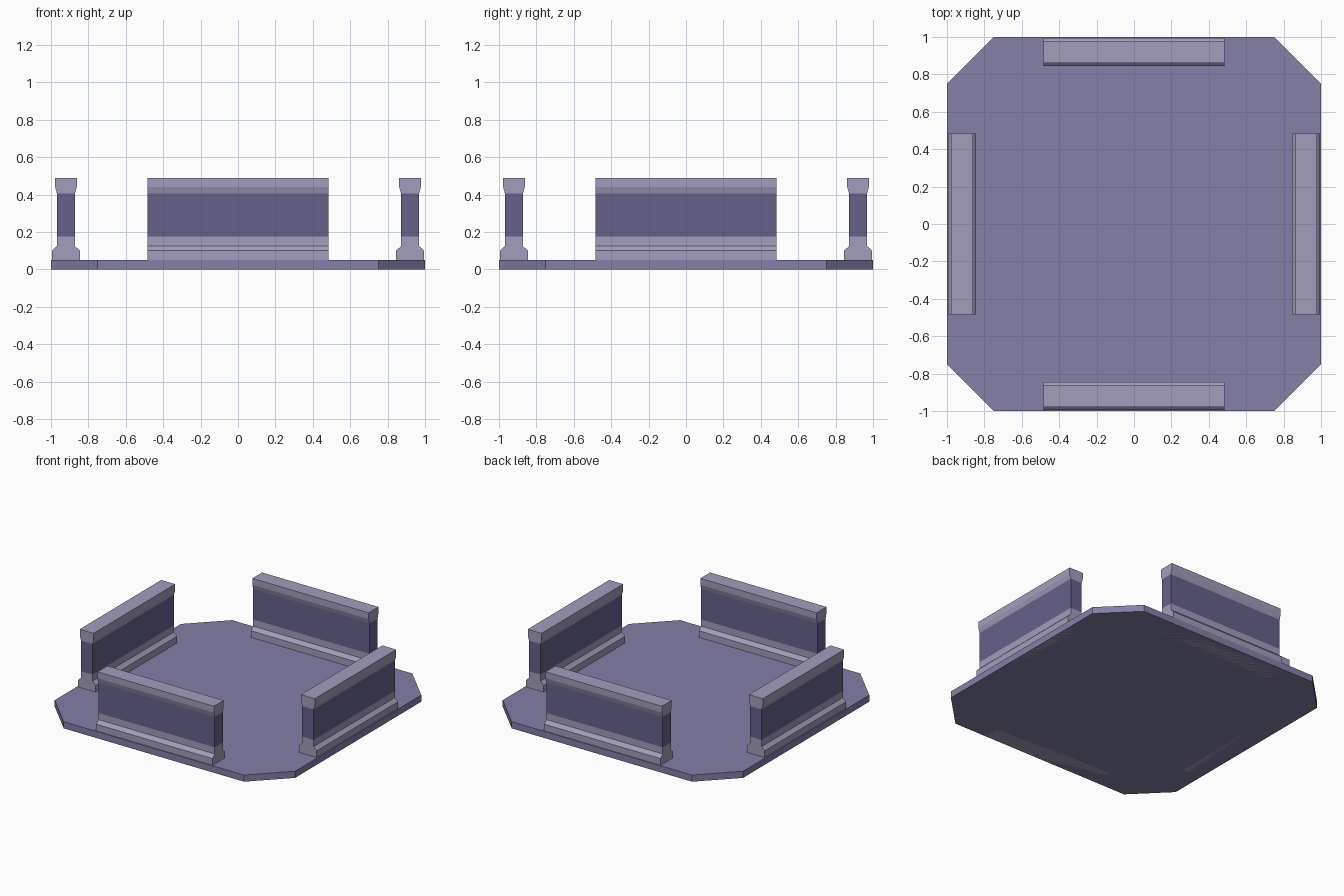
import bpy, bmesh, math
from mathutils import Matrix

if "Cube" in bpy.data.objects:
    bpy.data.objects.remove(bpy.data.objects["Cube"])

def material(name, rgb):
    m = bpy.data.materials.new(name)
    m.diffuse_color = (*rgb, 1)
    m.use_nodes = True
    m.node_tree.nodes["Principled BSDF"].inputs["Base Color"].default_value = m.diffuse_color
    return m

LIGHT = material("pale_trim", (0.36, 0.34, 0.50))
DARK = material("dark_panel", (0.13, 0.12, 0.26))
FLOOR = material("floor_violet", (0.23, 0.215, 0.39))

def extrude_profile(name, points, vec, mat, matrix=Matrix()):
    """Solid made by sweeping a closed outline along vec."""
    bm = bmesh.new()
    face = bm.faces.new([bm.verts.new(p) for p in points])
    ext = bmesh.ops.extrude_face_region(bm, geom=[face])
    verts = [v for v in ext["geom"] if isinstance(v, bmesh.types.BMVert)]
    bmesh.ops.translate(bm, verts=verts, vec=vec)
    bmesh.ops.transform(bm, matrix=matrix, verts=bm.verts[:])
    bmesh.ops.recalc_face_normals(bm, faces=bm.faces[:])
    me = bpy.data.meshes.new(name)
    bm.to_mesh(me)
    bm.free()
    me.materials.append(mat)
    ob = bpy.data.objects.new(name, me)
    bpy.context.collection.objects.link(ob)
    return ob

# Octagonal floor slab
C = 0.75
octagon = [(C, -1, 0), (1, -C, 0), (1, C, 0), (C, 1, 0),
           (-C, 1, 0), (-1, C, 0), (-1, -C, 0), (-C, -1, 0)]
extrude_profile("floor_slab", octagon, (0, 0, 0.05), FLOOR)

# Wall sections as (half thickness, z), mirrored about the wall centre line
HALF, CENTRE = 0.484, 0.92
sections = [
    ("base", LIGHT, [(0.074, 0), (0.074, 0.10), (0.048, 0.125), (0.048, 0.175)]),
    ("panel", DARK, [(0.048, 0.175), (0.048, 0.405)]),
    ("cap", LIGHT, [(0.048, 0.405), (0.058, 0.44), (0.058, 0.488)]),
]

# Four walls, one on each side of the floor
for i, side in enumerate(("right", "back", "left", "front")):
    turn = Matrix.Rotation(i * math.pi / 2, 4, 'Z')
    for part, mat, prof in sections:
        outline = [(CENTRE + t, -HALF, z) for t, z in prof]
        outline += [(CENTRE - t, -HALF, z) for t, z in reversed(prof)]
        extrude_profile(f"{side}_wall_{part}", outline, (0, 2 * HALF, 0), mat, turn)
